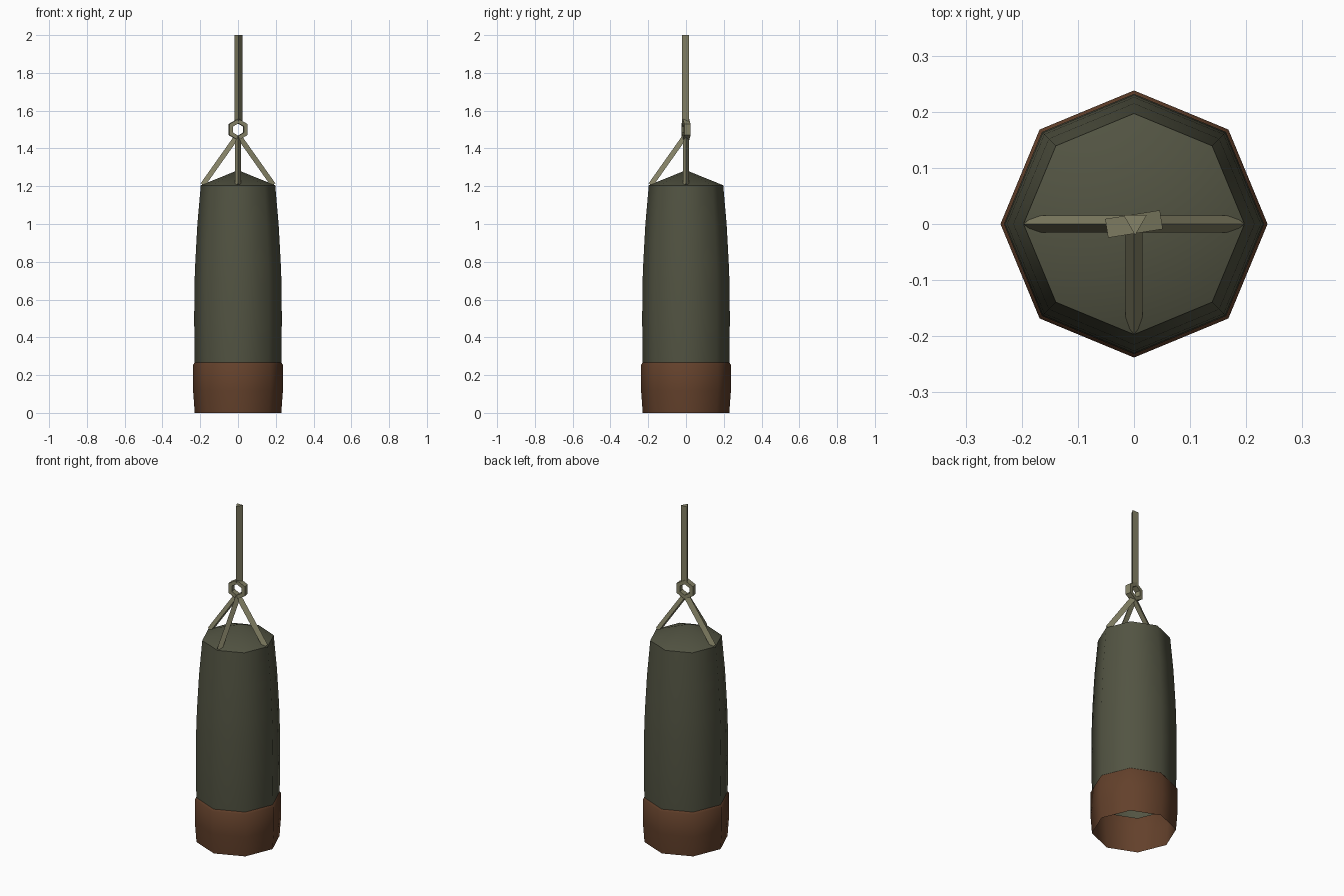
import bpy, bmesh, math
from mathutils import Vector, Matrix

if "Cube" in bpy.data.objects:
    bpy.data.objects.remove(bpy.data.objects["Cube"])


def material(name, color):
    m = bpy.data.materials.new(name)
    m.diffuse_color = (*color, 1)
    m.use_nodes = True
    m.node_tree.nodes["Principled BSDF"].inputs["Base Color"].default_value = m.diffuse_color
    return m


GREEN = material("olive canvas", (0.085, 0.088, 0.055))
BROWN = material("brown leather", (0.125, 0.052, 0.024))
KHAKI = material("khaki strap", (0.235, 0.225, 0.135))


def finish(bm, name, mat, angle):
    bmesh.ops.recalc_face_normals(bm, faces=bm.faces)
    me = bpy.data.meshes.new(name)
    bm.to_mesh(me)
    bm.free()
    ob = bpy.data.objects.new(name, me)
    bpy.context.collection.objects.link(ob)
    me.materials.append(mat)
    bpy.ops.object.select_all(action='DESELECT')
    ob.select_set(True)
    bpy.context.view_layer.objects.active = ob
    bpy.ops.object.shade_smooth_by_angle(angle=math.radians(angle))
    return ob


def lathe(name, profile, mat, sides=8):
    """Revolve (radius, height) points, with corners on the x and y axes."""
    bm = bmesh.new()
    rows = []
    for r, z in profile:
        count = sides if r else 1
        rows.append([bm.verts.new((r * math.cos(math.tau * i / sides),
                                   r * math.sin(math.tau * i / sides), z))
                     for i in range(count)])
    for a, b in zip(rows, rows[1:]):
        for i in range(sides):
            j = (i + 1) % sides
            if len(b) == 1:
                bm.faces.new((a[i], a[j], b[0]))
            else:
                bm.faces.new((a[i], a[j], b[j], b[i]))
    return finish(bm, name, mat, 50)


def prism(name, start, end, radius, ridge, mat):
    """Three-sided bar from start to end with one edge towards ridge."""
    start, end = Vector(start), Vector(end)
    d = (end - start).normalized()
    up = Vector(ridge)
    up = (up - d * up.dot(d)).normalized()
    bm = bmesh.new()
    ends = []
    for p in (start, end):
        ends.append([bm.verts.new(p + Matrix.Rotation(math.tau * i / 3, 3, d) @ up * radius)
                     for i in range(3)])
    a, b = ends
    for i in range(3):
        j = (i + 1) % 3
        bm.faces.new((a[i], a[j], b[j], b[i]))
    bm.faces.new(a)
    bm.faces.new(b)
    return finish(bm, name, mat, 30)


# Canvas bag: tapered tube with a low conical top
lathe("bag_body", [(0.226, 0.21), (0.23, 0.27), (0.232, 0.50), (0.23, 0.70), (0.226, 0.80),
                   (0.215, 1.00), (0.197, 1.205), (0, 1.285)], GREEN)

# Leather band around the open bottom, with a lip at its top
lathe("bottom_band", [(0.229, 0), (0.238, 0.12), (0.238, 0.255), (0.230, 0.266)], BROWN)

# Three straps from the rim to the ring
for label, x, y in (("left", -1, 0), ("right", 1, 0), ("front", 0, -1)):
    prism(label + "_strap", (x * 0.183, y * 0.183, 1.205), (x * 0.004, y * 0.004, 1.458),
          0.018, (x * 0.8, y * 0.8, 0.6), KHAKI)

# Hexagonal ring, turned slightly about the vertical
bm = bmesh.new()
turn = Matrix.Rotation(math.radians(9), 3, 'Z')
loops = []
for i in range(6):
    a = math.tau * i / 6 + math.pi / 2
    loops.append([bm.verts.new(Vector((0, 0, 1.5)) + turn @ Vector((r * math.cos(a), y, r * math.sin(a))))
                  for r, y in ((0.057, -0.017), (0.057, 0.017), (0.033, 0.017), (0.033, -0.017))])
for i in range(6):
    a, b = loops[i], loops[(i + 1) % 6]
    for k in range(4):
        n = (k + 1) % 4
        bm.faces.new((a[k], a[n], b[n], b[k]))
finish(bm, "hanging_ring", KHAKI, 30)

# Hanging rope
prism("hanging_rope", (0.002, 0.004, 1.545), (0.002, 0.004, 2.0), 0.024, (0, -1, 0), KHAKI)
